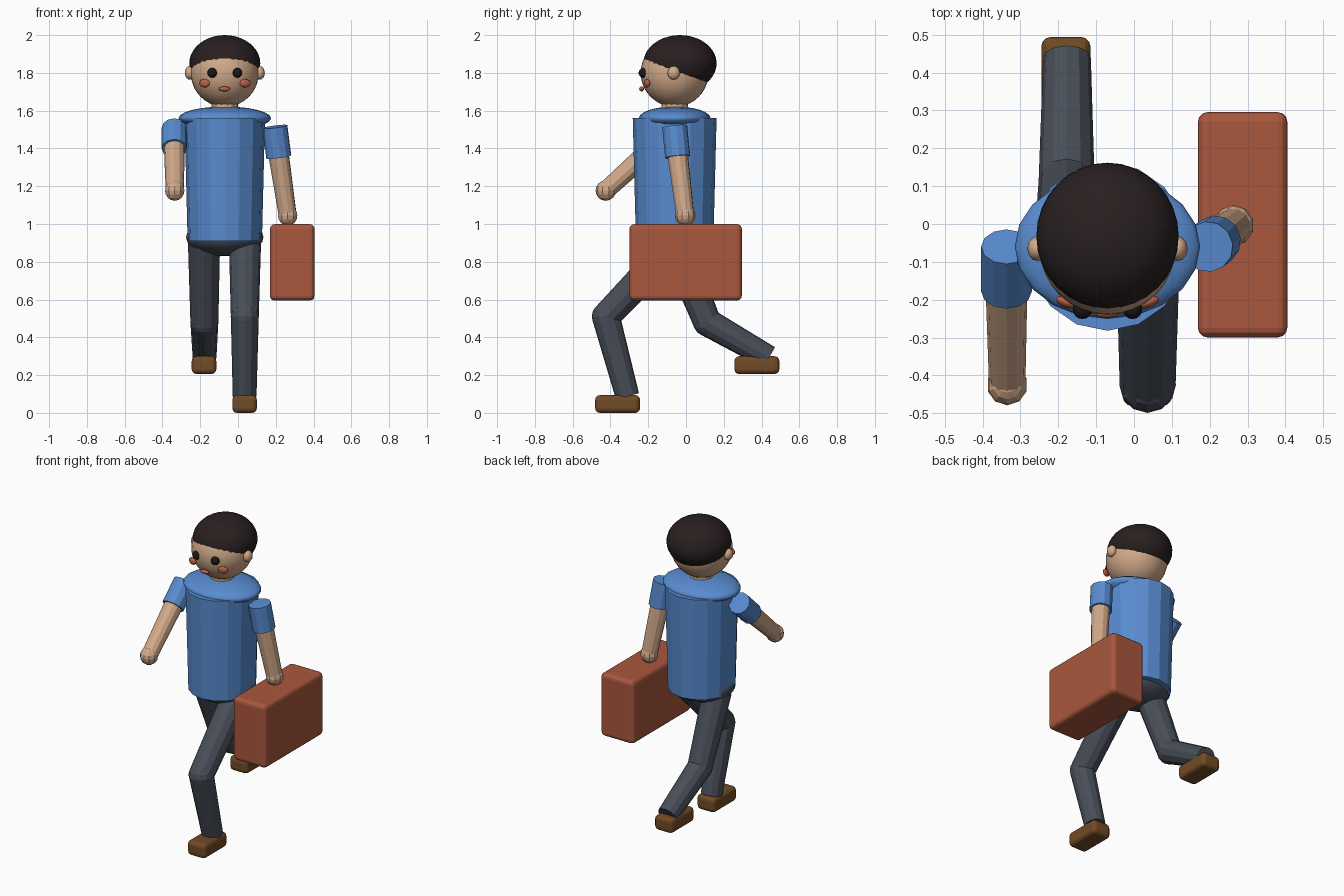
import bpy, math
from mathutils import Vector

cube = bpy.data.objects.get("Cube")
if cube:
    bpy.data.objects.remove(cube, do_unlink=True)


def material(name, rgb):
    m = bpy.data.materials.new(name)
    m.use_nodes = True
    col = (*rgb, 1.0)
    m.diffuse_color = col
    bsdf = m.node_tree.nodes["Principled BSDF"]
    bsdf.inputs["Base Color"].default_value = col
    bsdf.inputs["Roughness"].default_value = 0.8
    return m


SHIRT = material("shirt blue", (0.098, 0.262, 0.631))
SKIN = material("skin", (0.640, 0.400, 0.255))
HAIR = material("dark brown hair", (0.022, 0.014, 0.014))
TROUSERS = material("trouser grey", (0.065, 0.076, 0.098))
SHOE = material("shoe brown", (0.165, 0.069, 0.019))
CASE = material("case red brown", (0.402, 0.095, 0.047))
BLUSH = material("blush red", (0.500, 0.110, 0.060))
EYE = material("eye black", (0.010, 0.008, 0.008))


def finish(name, mat, smooth):
    o = bpy.context.object
    o.name = name
    o.data.materials.append(mat)
    if smooth:
        bpy.ops.object.shade_smooth()
    return o


def ball(name, mat, centre, radii, segs=24, rings=16, smooth=True, turn=0.0):
    bpy.ops.mesh.primitive_uv_sphere_add(segments=segs, ring_count=rings, radius=1,
                                         location=centre, rotation=(0, 0, turn))
    bpy.context.object.scale = radii
    return finish(name, mat, smooth)


def tube(name, mat, a, b, r1, r2, sides=12):
    """Tapered cylinder running from point a to point b."""
    a, b = Vector(a), Vector(b)
    bpy.ops.mesh.primitive_cone_add(vertices=sides, radius1=r1, radius2=r2,
                                    depth=(b - a).length, location=(a + b) / 2)
    o = finish(name, mat, False)
    o.rotation_euler = (b - a).to_track_quat('Z', 'Y').to_euler()
    return o


def block(name, mat, centre, size, bevel):
    """Box with rounded edges."""
    bpy.ops.mesh.primitive_cube_add(size=1, location=centre)
    o = bpy.context.object
    o.scale = size
    bpy.ops.object.transform_apply(location=False, rotation=False, scale=True)
    mod = o.modifiers.new("rounded", 'BEVEL')
    mod.width, mod.segments = bevel, 3
    return finish(name, mat, False)


CX, CY = -0.07, -0.06   # body axis

# Torso, shoulders, hips and neck
torso = tube("torso", SHIRT, (CX, CY, 0.91), (CX, CY, 1.56), 0.205, 0.222, 16)
torso.scale = (0.96, 1, 1)
ball("shoulders", SHIRT, (CX, CY, 1.56), (0.245, 0.19, 0.062), 20, 12)
ball("hips", TROUSERS, (CX, CY, 0.93), (0.205, 0.17, 0.10), 20, 12)
tube("neck", SKIN, (CX, CY, 1.56), (CX, CY, 1.68), 0.07, 0.07)

# Head and hair
ball("head", SKIN, (CX, CY, 1.80), (0.18, 0.18, 0.18), 32, 20)
ball("hair", HAIR, (CX, -0.032, 1.85), (0.188, 0.194, 0.15), 32, 20)

# Face
for side, s in (("right", -1), ("left", 1)):
    ball(side + "_ear", SKIN, (CX + s * 0.185, CY - 0.005, 1.80),
         (0.027, 0.033, 0.036), 12, 8)
    ball(side + "_eye", EYE, (CX + s * 0.066, -0.225, 1.80), (0.026,) * 3, 16, 10)
    ball(side + "_cheek", BLUSH, (CX + s * 0.108, -0.207, 1.745),
         (0.030, 0.014, 0.022), 16, 10, turn=s * 0.35)
ball("mouth", BLUSH, (CX - 0.002, -0.235, 1.715), (0.030, 0.013, 0.013), 16, 10)

# Arms: shoulder, sleeve end, hand
arms = {
    "right": ((-0.337, -0.06, 1.51), (-0.337, -0.178, 1.40), (-0.335, -0.425, 1.177)),
    "left": ((0.195, -0.06, 1.515), (0.216, -0.044, 1.355), (0.263, -0.004, 1.045)),
}
for side, (shoulder, cuff, hand) in arms.items():
    inner = Vector(shoulder).lerp(Vector(cuff), 0.7)
    tube(side + "_sleeve", SHIRT, shoulder, cuff, 0.067, 0.067)
    tube(side + "_forearm", SKIN, inner, hand, 0.056, 0.048)
    ball(side + "_hand", SKIN, hand, (0.054, 0.054, 0.054), 10, 8, False)

# Legs: hip, knee, ankle, shoe centre
legs = {
    "right": ((-0.18, -0.06, 0.90), (-0.178, 0.112, 0.48), (-0.177, 0.44, 0.293),
              (-0.18, 0.375, 0.253)),
    "left": ((0.037, -0.05, 0.90), (0.036, -0.424, 0.51), (0.035, -0.31, 0.088),
             (0.035, -0.362, 0.047)),
}
for side, (hip, knee, ankle, shoe) in legs.items():
    ball(side + "_hip_joint", TROUSERS, hip, (0.084,) * 3, 12, 8, False)
    tube(side + "_thigh", TROUSERS, hip, knee, 0.085, 0.074)
    ball(side + "_knee", TROUSERS, knee, (0.075,) * 3, 12, 8, False)
    tube(side + "_shin", TROUSERS, knee, ankle, 0.074, 0.063)
    block(side + "_shoe", SHOE, shoe, (0.13, 0.238, 0.094), 0.025)

# Suitcase hanging from the left hand
block("suitcase", CASE, (0.287, -0.002, 0.797), (0.236, 0.595, 0.404), 0.025)
